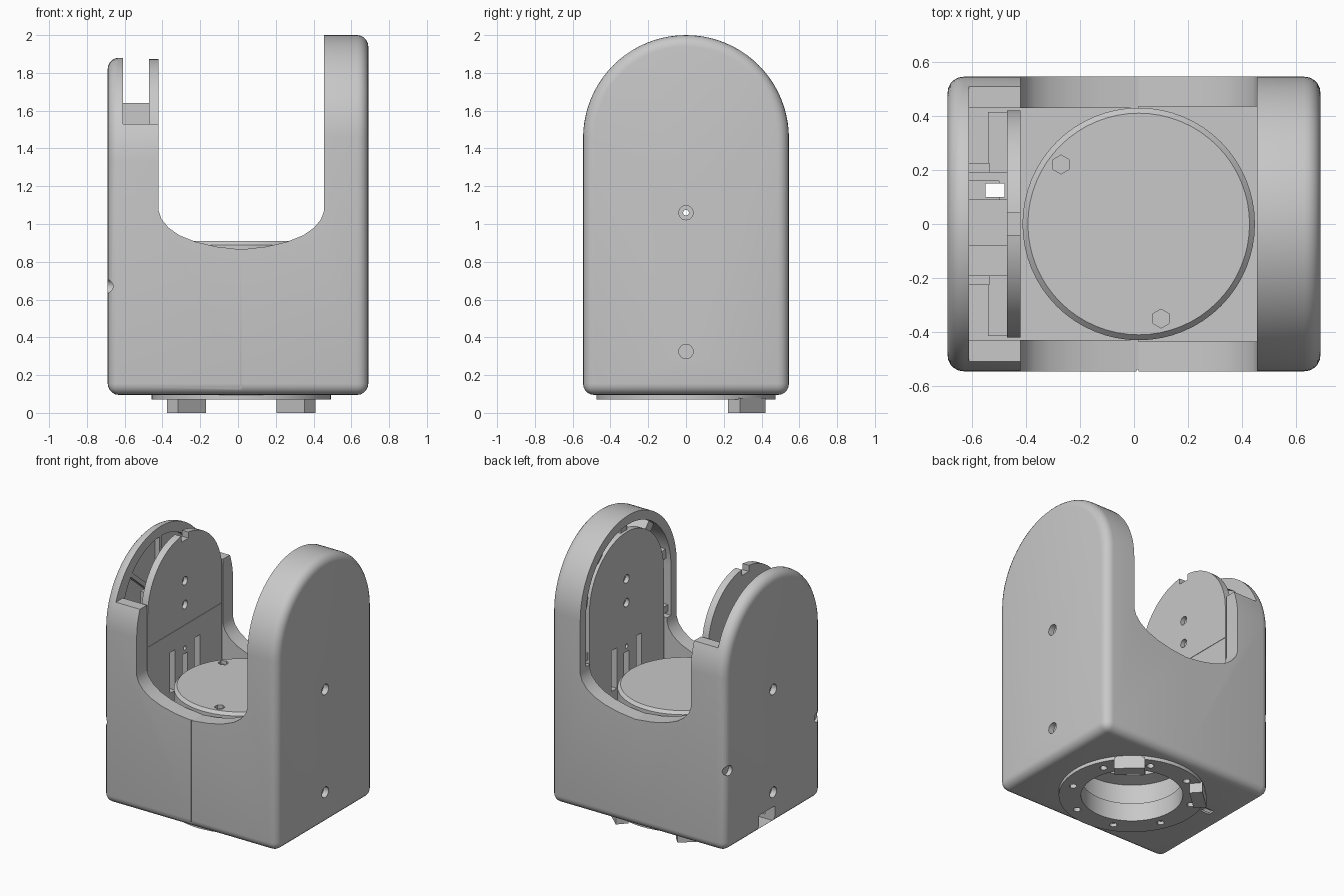
import bpy, bmesh, math
from mathutils import Matrix, Vector

cube = bpy.data.objects.get("Cube")
if cube:
    bpy.data.objects.remove(cube, do_unlink=True)

grey = bpy.data.materials.new("light grey plastic")
grey.use_nodes = True
grey.diffuse_color = (0.58, 0.58, 0.58, 1)
grey.node_tree.nodes["Principled BSDF"].inputs["Base Color"].default_value = (0.58, 0.58, 0.58, 1)

BASE, HALF, SEAM, TOP = 0.095, 0.545, 0.0175, 1.455


def finish(bm, name):
    bmesh.ops.recalc_face_normals(bm, faces=bm.faces)
    mesh = bpy.data.meshes.new(name)
    bm.to_mesh(mesh)
    bm.free()
    obj = bpy.data.objects.new(name, mesh)
    bpy.context.collection.objects.link(obj)
    mesh.materials.append(grey)
    return obj


def prism(name, pts, axis, a, b, bevel_edges=None, width=0.06):
    """Extrude a 2D profile along x (profile is y,z) or along y (profile is x,z)."""
    bm = bmesh.new()
    place = (lambda p: (a, p[0], p[1])) if axis == "x" else (lambda p: (p[0], a, p[1]))
    face = bm.faces.new([bm.verts.new(place(p)) for p in pts])
    step = Vector((b - a, 0, 0)) if axis == "x" else Vector((0, b - a, 0))
    new = bmesh.ops.extrude_face_region(bm, geom=[face])["geom"]
    bmesh.ops.translate(bm, vec=step, verts=[v for v in new if isinstance(v, bmesh.types.BMVert)])
    if not any(f.is_valid and len(f.verts) == len(pts) and face.is_valid for f in [face]):
        bm.faces.new([v for v in bm.verts][:len(pts)])
    if bevel_edges:
        chosen = [e for e in bm.edges if bevel_edges(e.verts[0].co, e.verts[1].co)]
        bmesh.ops.bevel(bm, geom=chosen, offset=width, segments=5, profile=0.5, affect="EDGES")
    return finish(bm, name)


def box(name, lo, hi):
    return prism(name, [(lo[1], lo[2]), (hi[1], lo[2]), (hi[1], hi[2]), (lo[1], hi[2])], "x", lo[0], hi[0])


def arch(r, zc, z0, n=40):
    arc = [(r * math.cos(math.pi * i / n), zc + r * math.sin(math.pi * i / n)) for i in range(n + 1)]
    return [(r, z0)] + arc + [(-r, z0)]


def rod(name, centre, r, length, axis="x", sides=24):
    bm = bmesh.new()
    turn = Matrix.Rotation(math.pi / 2, 4, "Y") if axis == "x" else Matrix()
    bmesh.ops.create_cone(bm, cap_ends=True, segments=sides, radius1=r, radius2=r, depth=length,
                          matrix=Matrix.Translation(centre) @ turn)
    return finish(bm, name)


def cut(target, *cutters):
    for c in cutters:
        mod = target.modifiers.new("cut", "BOOLEAN")
        mod.operation, mod.solver, mod.object = "DIFFERENCE", "EXACT", c
        bpy.context.view_layer.objects.active = target
        bpy.ops.object.modifier_apply(modifier=mod.name)
        bpy.data.objects.remove(c, do_unlink=True)


def saddle():
    """Cutter for the rounded opening between the two arms."""
    side = [(1, 2.5), (1, 1.07), (0.965, 1.025), (0.88, 0.98), (0.75, 0.94), (0.55, 0.905), (0.3, 0.88)]
    pts = side + [(0, 0.865)] + [(-x, z) for x, z in reversed(side)]
    return prism("saddle_cutter", [(SEAM + 0.4375 * x, z) for x, z in pts], "y", -1, 1)


def rounded(outer):
    """Edges of the outer face and the long bottom edges."""
    def test(a, b):
        on_side = abs(a.x - outer) < 1e-4 and abs(b.x - outer) < 1e-4
        return on_side or (a.z < BASE + 1e-3 and b.z < BASE + 1e-3 and abs(a.x - b.x) > 0.1)
    return test


def screw_holes(target, x):
    for z in (1.06, 0.325):
        cut(target, rod("screw_cutter", (x, 0, z), 0.038, 0.08))
    cut(target, rod("bore_cutter", (x, 0, 1.06), 0.015, 0.5))


# Tall half of the housing
tall = prism("tall_housing_half", arch(HALF, TOP, BASE), "x", SEAM, 0.69, rounded(0.69))
cut(tall,
    prism("cavity_cutter", arch(0.435, 1.3, 0.14), "x", -0.2, 0.63),
    prism("arm_cutter", arch(0.48, TOP, 1.1), "x", 0.4, 0.63),
    saddle(), rod("base_cutter", (SEAM, 0, 0.1), 0.42, 0.3, "z", 48))
screw_holes(tall, 0.69)

# Open half of the housing, with low shoulders and a thin outer plate
short = prism("open_housing_half", arch(HALF, 1.335, BASE), "x", -0.69, SEAM, rounded(-0.69))
cut(short,
    box("cavity_cutter", (-0.61, -0.43, 0.14), (0.2, 0.43, 2.5)),
    box("shoulder_cutter", (-0.61, -1, 1.53), (0.2, 1, 2.5)),
    prism("recess_cutter", arch(0.43, 1.38, 1.05), "x", -0.645, -0.5),
    saddle(), rod("base_cutter", (SEAM, 0, 0.1), 0.42, 0.3, "z", 48),
    box("port_cutter", (-0.8, -0.02, 0.11), (-0.5, 0.16, 0.22)),
    box("slot_cutter", (-0.55, 0.1, 0), (-0.48, 0.15, 0.3)),
    box("seam_cutter", (SEAM - 0.008, -0.7, 0), (0.1, -0.538, 1)))
for y in (-0.5, 0.5):
    cut(short, rod("side_cutter", (-0.69, y, 0.67), 0.036, 0.06))
screw_holes(short, -0.69)

# Spokes stiffening the outer plate
for i, angle in enumerate((-50, 0, 50)):
    spoke = box("plate_spoke_%d" % i, (-0.65, -0.015, 0.1), (-0.612, 0.015, 0.44))
    spoke.data.transform(Matrix.Translation((0, 0, 1.38)) @ Matrix.Rotation(math.radians(angle), 4, "X"))


# Mounting plates facing each other across the opening
def mounting_plate(name, x0, x1, r, face):
    plate = prism(name, arch(r, TOP, 0.3), "x", x0, x1)
    for y in (-0.14, 0, 0.14):
        cut(plate, box("slot_cutter", (x0 - 0.1, y - 0.03, 0.8), (x1 + 0.1, y + 0.03, 1.02 + abs(y) * 0.5)))
    for z in (-0.085, 0.085):
        cut(plate, rod("pin_cutter", (face, 0, TOP + z), 0.03, 0.06))
    cut(plate, rod("bore_cutter", (face, 0, 1.06), 0.015, 0.4))
    return plate


left_plate = mounting_plate("open_side_mounting_plate", -0.47, -0.42, 0.42, -0.42)
cut(left_plate,
    box("notch_cutter", (-0.6, -0.04, 1.83), (-0.3, 0.04, 2)),
    box("line_cutter", (-0.423, -0.5, 1.223), (-0.3, 0.5, 1.23)))
mounting_plate("tall_side_mounting_plate", 0.47, 0.52, 0.42, 0.47)

# Bridges and ribs between the plates of the open arm
box("centre_bridge", (-0.615, -0.08, 1.2), (-0.465, 0.09, 1.64))
for s in (-1, 1):
    ys = sorted((0.19 * s, 0.415 * s))
    box("inner_rib", (-0.54, ys[0], 0.9), (-0.465, ys[1], 1.45))
    ys = sorted((0.19 * s, 0.225 * s))
    box("cross_rib", (-0.615, ys[0], 0.9), (-0.535, ys[1], 1.5))

# Clips holding the plate in the tall arm
for i, angle in enumerate((-80, -40, 0, 40, 80)):
    clip = box("arm_clip_%d" % i, (0.49, -0.035, 0.4), (0.635, 0.035, 0.5))
    clip.data.transform(Matrix.Translation((0, 0, TOP)) @ Matrix.Rotation(math.radians(angle), 4, "X"))
for s in (-1, 1):
    ys = sorted((0.41 * s, 0.485 * s))
    box("lower_clip", (0.48, ys[0], 1.12), (0.635, ys[1], 1.17))

# Turntable drum with its base flange, turned from one profile
profile = [(0.33, 0.07), (0.475, 0.07), (0.475, 0.1), (0.43, 0.12), (0.43, 0.89), (0.41, 0.91), (0, 0.91),
           (0, 0.5), (0.28, 0.5), (0.28, 0.38), (0.37, 0.36), (0.37, 0.2), (0.33, 0.2)]
bm = bmesh.new()
ring = [bm.verts.new((r, 0, z)) for r, z in profile]
edges = [bm.edges.new((ring[i], ring[(i + 1) % len(ring)])) for i in range(len(ring))
         if profile[i][0] + profile[(i + 1) % len(ring)][0] > 0]
bmesh.ops.spin(bm, geom=ring + edges, cent=(0, 0, 0), axis=(0, 0, 1), angle=math.tau, steps=64)
bmesh.ops.remove_doubles(bm, verts=bm.verts, dist=1e-4)
bmesh.ops.translate(bm, vec=(SEAM, 0, 0), verts=bm.verts)
drum = finish(bm, "turntable_drum")
for x, y in ((-0.27, 0.22), (0.1, -0.35)):
    cut(drum, rod("bolt_cutter", (x, y, 0.91), 0.035, 0.05, "z", 6))
for i in range(8):
    a = math.tau * (i + 0.5) / 8
    cut(drum, rod("flange_cutter", (SEAM + 0.4 * math.cos(a), 0.4 * math.sin(a), 0.07), 0.025, 0.06, "z", 12))

# Locking feet under the flange
for name, angle in (("left_foot", 48), ("right_foot", 132)):
    foot = box(name, (0.39, -0.1, 0), (0.475, 0.1, 0.08))
    foot.data.transform(Matrix.Translation((SEAM, 0, 0)) @ Matrix.Rotation(math.radians(angle), 4, "Z"))

# Smooth shading with sharp edges kept
bpy.ops.object.select_all(action="DESELECT")
for obj in bpy.context.scene.objects:
    if obj.type == "MESH" and grey.name in obj.data.materials:
        obj.select_set(True)
        bpy.context.view_layer.objects.active = obj
bpy.ops.object.shade_smooth_by_angle(angle=math.radians(30))
